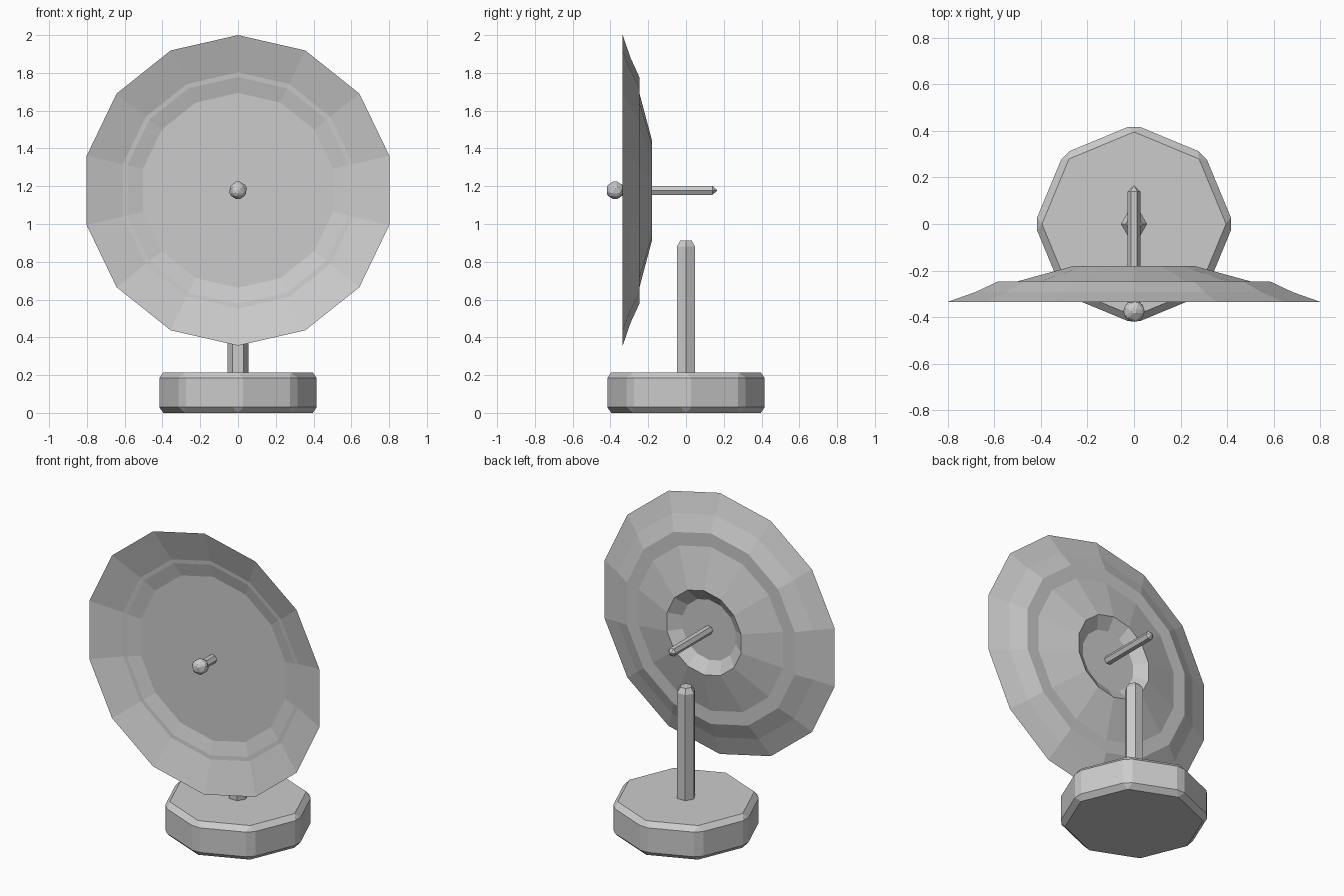
import bpy, bmesh, math
from mathutils import Matrix, Vector

if "Cube" in bpy.data.objects:
    bpy.data.objects.remove(bpy.data.objects["Cube"])

grey = bpy.data.materials.new("light_grey")
grey.diffuse_color = (0.6, 0.6, 0.6, 1)
grey.use_nodes = True
grey.node_tree.nodes["Principled BSDF"].inputs["Base Color"].default_value = grey.diffuse_color


def finish(name, bm):
    bmesh.ops.recalc_face_normals(bm, faces=bm.faces)
    mesh = bpy.data.meshes.new(name)
    bm.to_mesh(mesh)
    bm.free()
    mesh.materials.append(grey)
    obj = bpy.data.objects.new(name, mesh)
    bpy.context.collection.objects.link(obj)
    return obj


def lathe(name, profile, sides, matrix, start=0.0):
    """Closed solid from (radius, height) rings; both ends get a flat cap."""
    bm = bmesh.new()
    rings = []
    for r, h in profile:
        angles = [start + 2 * math.pi * i / sides for i in range(sides)]
        rings.append([bm.verts.new(matrix @ Vector((r * math.cos(a), r * math.sin(a), h)))
                      for a in angles])
    for a, b in zip(rings, rings[1:]):
        for i in range(sides):
            j = (i + 1) % sides
            bm.faces.new((a[i], a[j], b[j], b[i]))
    bm.faces.new(rings[0])
    bm.faces.new(rings[-1])
    return finish(name, bm)


UP = Matrix.Identity(4)
# Local z runs towards +y, at the height of the dish axis
AXIS = Matrix.Translation((0, 0, 1.178)) @ Matrix.Rotation(-math.pi / 2, 4, 'X')

# Octagonal base with chamfered edges
base = lathe("base", [(0.428, 0), (0.428, 0.215)], 8, UP)
bevel = base.modifiers.new("chamfer", 'BEVEL')
bevel.width = 0.03
bevel.segments = 1
bevel.limit_method = 'ANGLE'
bevel.angle_limit = math.radians(30)

# Six-sided post with a tapered top
lathe("post", [(0.056, 0.18), (0.056, 0.88), (0.035, 0.912)], 6, UP)

# Dish shell: front disc, flared rim, flat band behind, recessed hub
lathe("dish", [(0.60, -0.247), (0.70, -0.293), (0.822, -0.335),
               (0.625, -0.272), (0.60, -0.270 + 0.0005), (0.265, -0.18),
               (0.19, -0.23)], 14, AXIS, math.pi / 2)

# Feed rod with a pointed rear end
lathe("feed_rod", [(0.027, -0.38), (0.027, 0.14), (0.002, 0.165)], 6, AXIS)

# Faceted feed ball at the front of the rod
bm = bmesh.new()
bmesh.ops.create_icosphere(bm, subdivisions=1, radius=0.055,
                           matrix=Matrix.Translation((0, -0.375, 1.178)))
bmesh.ops.bevel(bm, geom=list(bm.edges), offset=0.007, segments=1,
                affect='EDGES', profile=0.5)
finish("feed_ball", bm)
